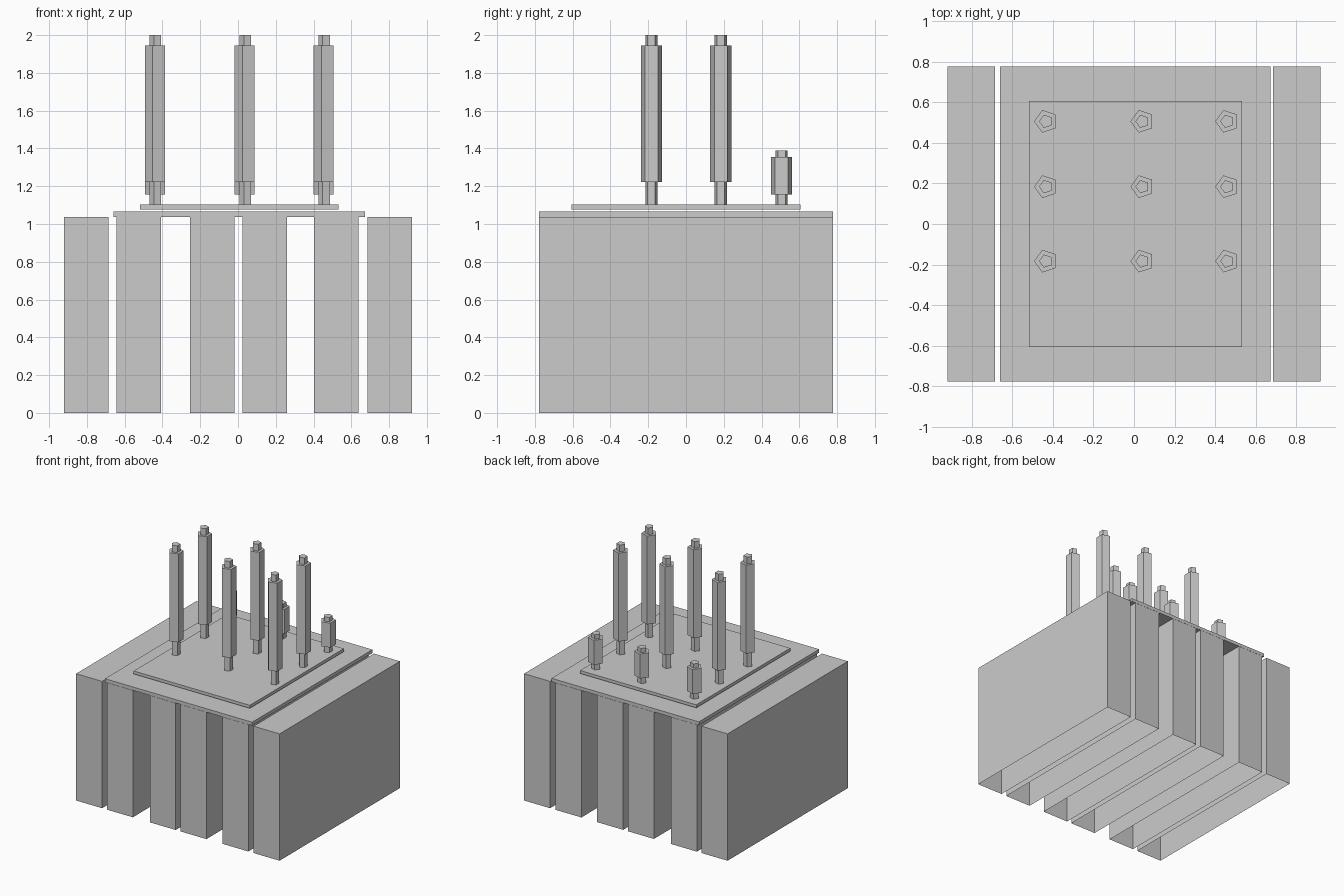
import bpy, bmesh, math
from mathutils import Matrix

if "Cube" in bpy.data.objects:
    bpy.data.objects.remove(bpy.data.objects["Cube"], do_unlink=True)

# Single grey finish
grey = bpy.data.materials.new("plain grey")
grey.use_nodes = True
GREY = (0.6, 0.6, 0.6, 1)
grey.diffuse_color = GREY
grey.node_tree.nodes["Principled BSDF"].inputs["Base Color"].default_value = GREY


def finish(name, bm):
    mesh = bpy.data.meshes.new(name)
    bm.to_mesh(mesh)
    bm.free()
    mesh.materials.append(grey)
    obj = bpy.data.objects.new(name, mesh)
    bpy.context.collection.objects.link(obj)
    return obj


def box(name, x, y, z, open_bottom=False):
    bm = bmesh.new()
    size = [b - a for a, b in (x, y, z)]
    mid = [(a + b) / 2 for a, b in (x, y, z)]
    bmesh.ops.create_cube(bm, size=1, matrix=Matrix.Translation(mid) @ Matrix.Diagonal((*size, 1)))
    if open_bottom:
        bm.normal_update()
        bmesh.ops.delete(bm, geom=[f for f in bm.faces if f.normal.z < -0.5], context='FACES')
    return finish(name, bm)


def add_prism(bm, x, y, z0, z1, radius):
    # Five-sided prism with one corner towards -x
    place = Matrix.Translation((x, y, (z0 + z1) / 2)) @ Matrix.Rotation(math.pi, 4, 'Z')
    ring = [bm.verts.new(place @ Matrix.Rotation(i * math.tau / 5, 4, 'Z')
                         @ Matrix.Translation((radius, 0, (z0 - z1) / 2)) @ bpy_zero)
            for i in range(5)]
    base = bm.faces.new(ring[::-1])
    top = bmesh.ops.extrude_face_region(bm, geom=[base], use_keep_orig=True)["geom"]
    bmesh.ops.translate(bm, verts=[v for v in top if isinstance(v, bmesh.types.BMVert)],
                        vec=(0, 0, z1 - z0))


bpy_zero = Matrix.Identity(4).to_translation()


def pin(name, x, y, sleeve_bottom, sleeve_top, tip):
    bm = bmesh.new()
    add_prism(bm, x, y, 1.1, tip, 0.034)
    add_prism(bm, x, y, sleeve_bottom, sleeve_top, 0.0585)
    bmesh.ops.recalc_face_normals(bm, faces=bm.faces[:])
    return finish(name, bm)


# Hollow slabs, open underneath
DEPTH = (-0.777, 0.777)
for i, left in enumerate((-0.92, -0.642, -0.254, 0.024, 0.402, 0.685)):
    box(f"slab_{i + 1}", (left, left + 0.235), DEPTH, (0, 1.037), open_bottom=True)

# Lid over the inner slabs and the raised plate above it
box("lid", (-0.66, 0.672), DEPTH, (1.038, 1.066))
box("mounting_plate", (-0.518, 0.532), (-0.607, 0.607), (1.077, 1.102))

# Rows of tall pins and a rear row of short pins
for column, x in zip(("right", "middle", "left"), (-0.434, 0.041, 0.459)):
    pin(f"front_pin_{column}", x, -0.183, 1.222, 1.945, 2.0)
    pin(f"centre_pin_{column}", x, 0.184, 1.222, 1.945, 2.0)
    pin(f"short_pin_{column}", x, 0.506, 1.155, 1.355, 1.39)
